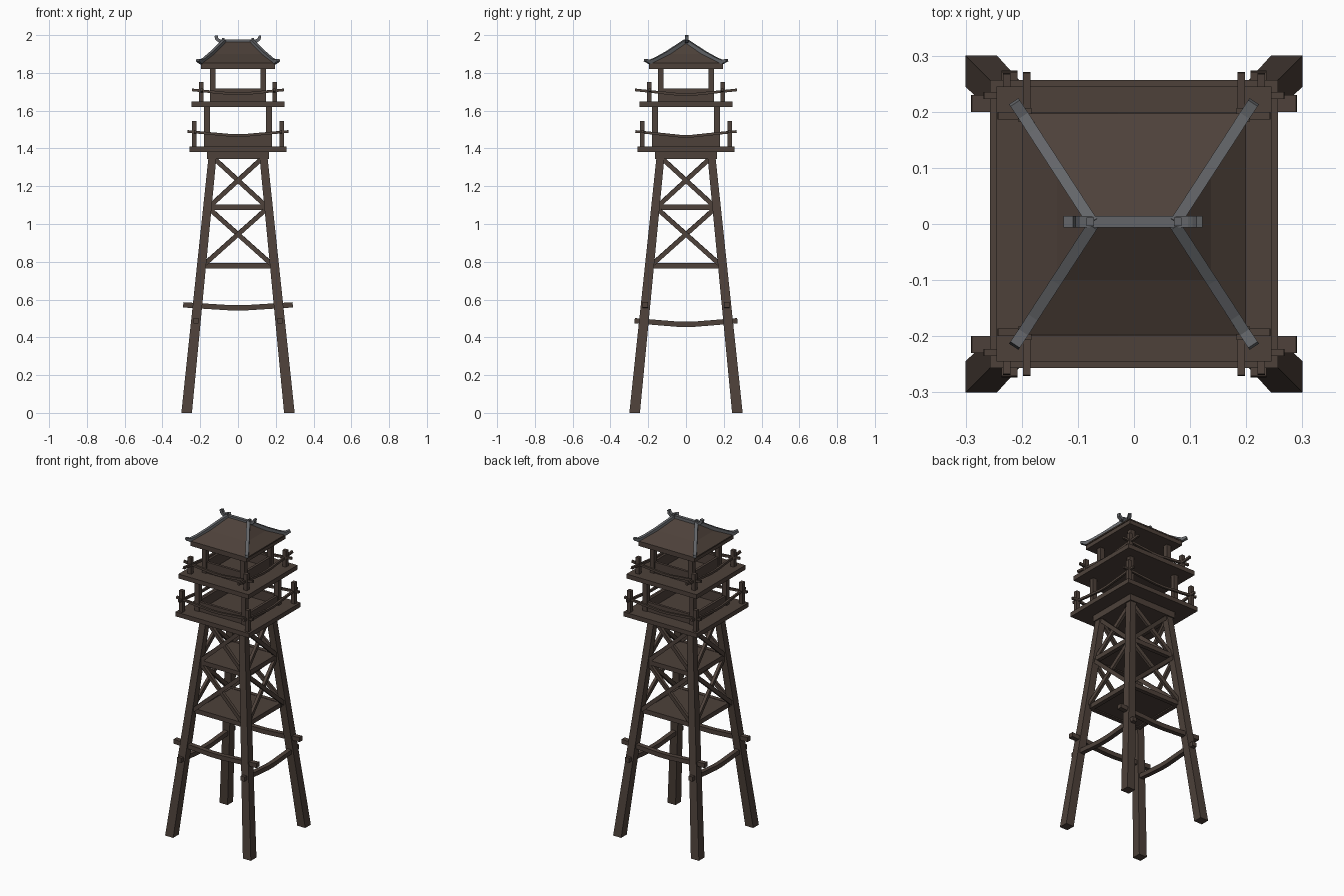
import bpy, bmesh
from mathutils import Vector

if "Cube" in bpy.data.objects:
    bpy.data.objects.remove(bpy.data.objects["Cube"])


def material(name, col):
    m = bpy.data.materials.new(name)
    m.diffuse_color = (*col, 1)
    m.use_nodes = True
    m.node_tree.nodes["Principled BSDF"].inputs["Base Color"].default_value = m.diffuse_color
    return m


WOOD = material("dark brown wood", (0.075, 0.053, 0.042))
SLATE = material("slate grey", (0.125, 0.13, 0.14))


def loft(name, rings, mat):
    """Solid from a stack of rings with equal point counts, ends capped."""
    bm = bmesh.new()
    vs = [[bm.verts.new(p) for p in r] for r in rings]
    n = len(rings[0])
    for a, b in zip(vs, vs[1:]):
        for i in range(n):
            j = (i + 1) % n
            bm.faces.new((a[i], a[j], b[j], b[i]))
    bm.faces.new(vs[0][::-1])
    bm.faces.new(vs[-1])
    bmesh.ops.remove_doubles(bm, verts=bm.verts, dist=1e-5)
    bmesh.ops.recalc_face_normals(bm, faces=bm.faces)
    me = bpy.data.meshes.new(name)
    bm.to_mesh(me)
    bm.free()
    me.materials.append(mat)
    ob = bpy.data.objects.new(name, me)
    bpy.context.collection.objects.link(ob)
    return ob


def rect(cx, cy, hx, hy, z):
    return [(cx - hx, cy - hy, z), (cx + hx, cy - hy, z), (cx + hx, cy + hy, z), (cx - hx, cy + hy, z)]


def box(name, cx, cy, hx, hy, z0, z1, mat=WOOD):
    return loft(name, [rect(cx, cy, hx, hy, z0), rect(cx, cy, hx, hy, z1)], mat)


def bar(name, pts, w, h, mat=WOOD, end=1.0):
    """Rectangular bar swept along a path lying in a vertical plane."""
    pts = [Vector(p) for p in pts]
    flat = pts[-1] - pts[0]
    flat.z = 0
    side = flat.cross(Vector((0, 0, 1))).normalized()
    rings = []
    for i, p in enumerate(pts):
        t = (pts[min(i + 1, len(pts) - 1)] - pts[max(i - 1, 0)]).normalized()
        up = side.cross(t)
        k = end if i == len(pts) - 1 else 1
        s, u = side * w / 2, up * h / 2 * k
        rings.append([p - s - u, p + s - u, p + s + u, p - s + u])
    return loft(name, rings, mat)


def sag(name, axis, off, half, z, drop, w, h):
    """Drooping horizontal pole along x or y."""
    pts = []
    for t in (-1, -0.5, -0.12, 0.12, 0.5, 1):
        zz = z - drop * (1 - abs(t))
        pts.append((t * half, off, zz) if axis == 'x' else (off, t * half, zz))
    bar(name, pts, w, h)


CORNERS = [(-1, -1), (1, -1), (1, 1), (-1, 1)]


def leg_at(z):
    return 0.272 - 0.101 * z


# Splayed legs
for sx, sy in CORNERS:
    rings = []
    for z, w in ((0, 0.028), (1.36, 0.021)):
        c = leg_at(z)
        rings.append(rect(sx * c, sy * c, w, w, z))
    loft("leg", rings, WOOD)

# Drooping tie beams low on the legs
for s in (-1, 1):
    sag("front_back_tie_beam", 'x', s * 0.215, 0.29, 0.572, 0.018, 0.03, 0.028)
    sag("side_tie_beam", 'y', s * 0.222, 0.272, 0.488, 0.022, 0.028, 0.028)

# Inner floors with edge beams
for z, r in ((0.78, 0.178), (1.088, 0.162)):
    box("inner_floor", 0, 0, r, r, z - 0.008, z + 0.012)
    for s in (-1, 1):
        box("floor_edge_beam", 0, s * (r - 0.005), r + 0.01, 0.013, z - 0.015, z + 0.014)
        box("floor_edge_beam", s * (r - 0.005), 0, 0.013, r + 0.01, z - 0.015, z + 0.014)

# Cross braces on all four sides
for z0, z1 in ((0.79, 1.08), (1.10, 1.345)):
    a, b = leg_at(z0), leg_at(z1)
    for s in (-1, 1):
        for d in (-1, 1):
            k = 0.004 * d
            p, q = (d * (a - 0.018), s * a + k, z0), (-d * (b - 0.012), s * b + k, z1)
            bar("cross_brace", [p, q], 0.018, 0.024)
            bar("cross_brace", [(p[1], p[0], p[2]), (q[1], q[0], q[2])], 0.018, 0.024)

# Platform base
box("platform_base", 0, 0, 0.165, 0.165, 1.343, 1.388)


def storey(z, slab, post, ph, wall_h, top, rail, rail_h, rod_x, rod_y, rod_z):
    box("balcony_floor", 0, 0, slab, slab, z - 0.028, z)
    for s in (-1, 1):
        # Low parapet walls between the posts
        box("parapet_wall", 0, s * post, post, 0.008, z, z + wall_h)
        box("parapet_wall", s * post, 0, 0.008, post, z, z + wall_h)
        # Drooping rails
        sag("front_back_rail", 'x', s * (rail - 0.002), rod_x, rod_z, 0.024, 0.013, 0.014)
        sag("side_rail", 'y', s * (rail - 0.004), rod_y, rod_z, 0.028, 0.013, 0.014)
    for sx, sy in CORNERS:
        box("storey_post", sx * post, sy * post, ph, ph, z, top)
        box("rail_post", sx * rail, sy * rail, 0.012, 0.012, z, z + rail_h)


# Two open storeys
storey(1.41, 0.257, 0.164, 0.015, 0.06, 1.625, 0.231, 0.135, 0.268, 0.268, 1.49)
storey(1.648, 0.245, 0.134, 0.015, 0.07, 1.825, 0.195, 0.103, 0.243, 0.27, 1.71)

# Hipped roof
box("eave_slab", 0, 0, 0.195, 0.195, 1.82, 1.846)
loft("roof", [rect(0, 0, 0.2, 0.197, 1.844), rect(0, 0, 0.2, 0.197, 1.852),
              rect(0, 0, 0.137, 0.1, 1.9), rect(0, 0, 0.075, 0.002, 1.966)], WOOD)

# Hip ribs with upturned ends
for sx, sy in CORNERS:
    path = [(0.072, 0, 1.968), (0.137, 0.1, 1.903), (0.178, 0.163, 1.868),
            (0.197, 0.193, 1.858), (0.213, 0.217, 1.868)]
    bar("hip_rib", [(sx * x, sy * y, z) for x, y, z in path], 0.02, 0.022, SLATE, 0.6)

# Ridge with curled ends
half = [(0.08, 1.967), (0.1, 1.97), (0.112, 1.98), (0.117, 1.998)]
pts = [(-x, 0.004, z) for x, z in half[::-1]] + [(x, 0.004, z) for x, z in half]
bar("ridge", pts, 0.02, 0.018, SLATE, 0.6)
for s in (-1, 1):
    box("ridge_ornament", s * 0.078, 0.004, 0.007, 0.008, 1.96, 1.986, SLATE)
